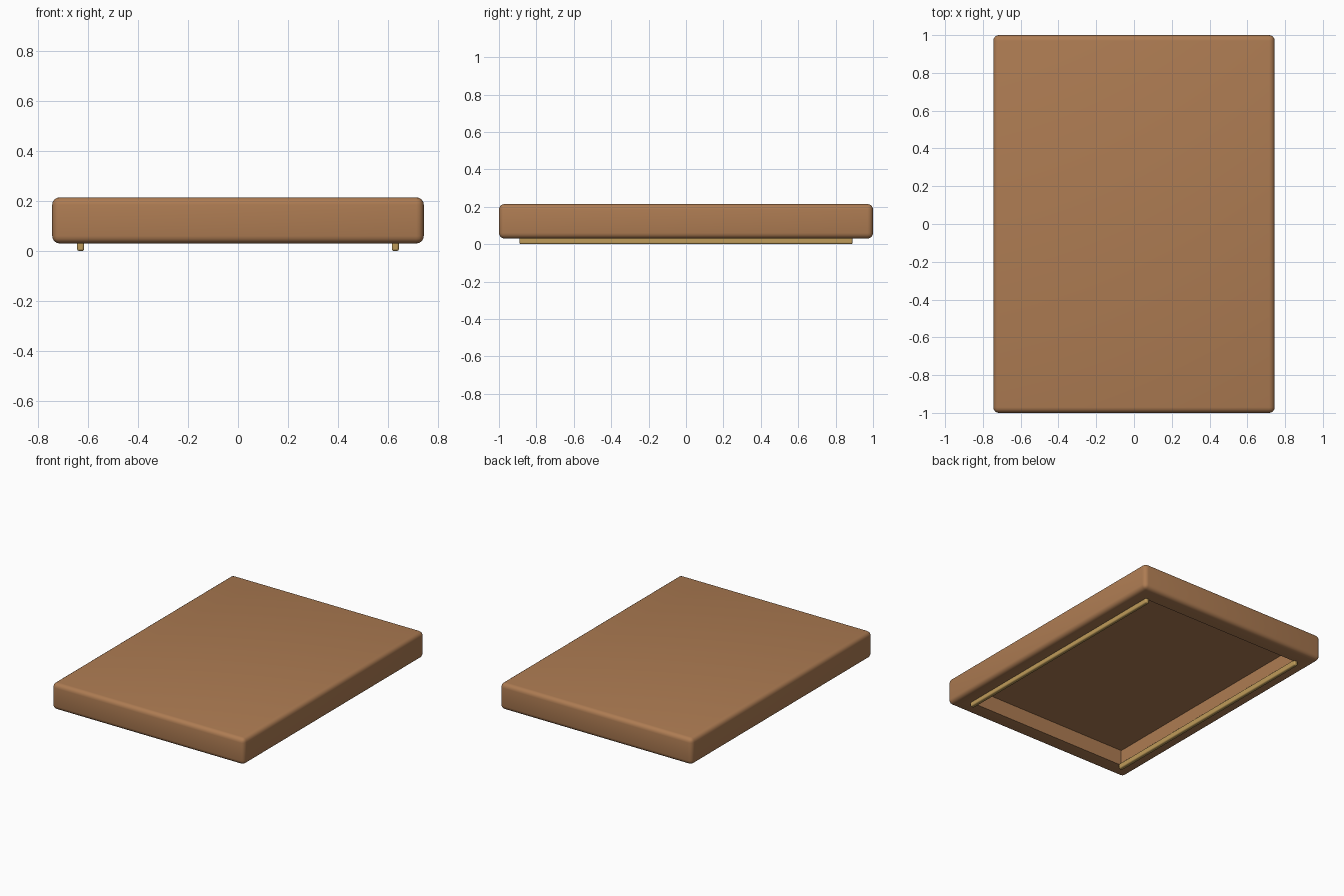
import bpy

if "Cube" in bpy.data.objects:
    bpy.data.objects.remove(bpy.data.objects["Cube"])

def material(name, rgb):
    m = bpy.data.materials.new(name)
    m.diffuse_color = (*rgb, 1)
    m.use_nodes = True
    m.node_tree.nodes["Principled BSDF"].inputs["Base Color"].default_value = m.diffuse_color
    return m

def box(name, centre, size, mat=None, bevel=0, segments=3):
    bpy.ops.mesh.primitive_cube_add(size=1, location=centre)
    o = bpy.context.object
    o.name = name
    o.scale = size
    bpy.ops.object.transform_apply(location=False, rotation=False, scale=True)
    if mat:
        o.data.materials.append(mat)
    if bevel:
        b = o.modifiers.new("Bevel", 'BEVEL')
        b.width = bevel
        b.segments = segments
    return o

leather = material("brown", (0.42, 0.2, 0.085))
brass = material("brass", (0.52, 0.33, 0.1))

# hollow underside: cutter for the recess
cutter = box("recess_cutter", (0, 0, 0.04), (1.26, 1.76, 0.2))
cutter.hide_render = True
cutter.display_type = 'WIRE'

# rounded tray-shaped lid, open below
lid = box("lid", (0, 0, 0.1225), (1.49, 2.0, 0.185), leather, 0.03, 4)
cut = lid.modifiers.new("Recess", 'BOOLEAN')
cut.object = cutter
cut.operation = 'DIFFERENCE'
cut.solver = 'EXACT'
bpy.context.view_layer.objects.active = lid
for m in ("Bevel", "Recess"):
    bpy.ops.object.modifier_apply(modifier=m)
bpy.ops.object.select_all(action='DESELECT')
lid.select_set(True)
bpy.ops.object.shade_smooth_by_angle(angle=0.6)
bpy.data.objects.remove(cutter)

# two long rails along the rim of the opening
for side, name in ((-1, "left_rail"), (1, "right_rail")):
    box(name, (side * 0.631, 0, 0.02), (0.028, 1.78, 0.04), brass, 0.008, 3)
    bpy.ops.object.shade_smooth_by_angle(angle=0.6)
